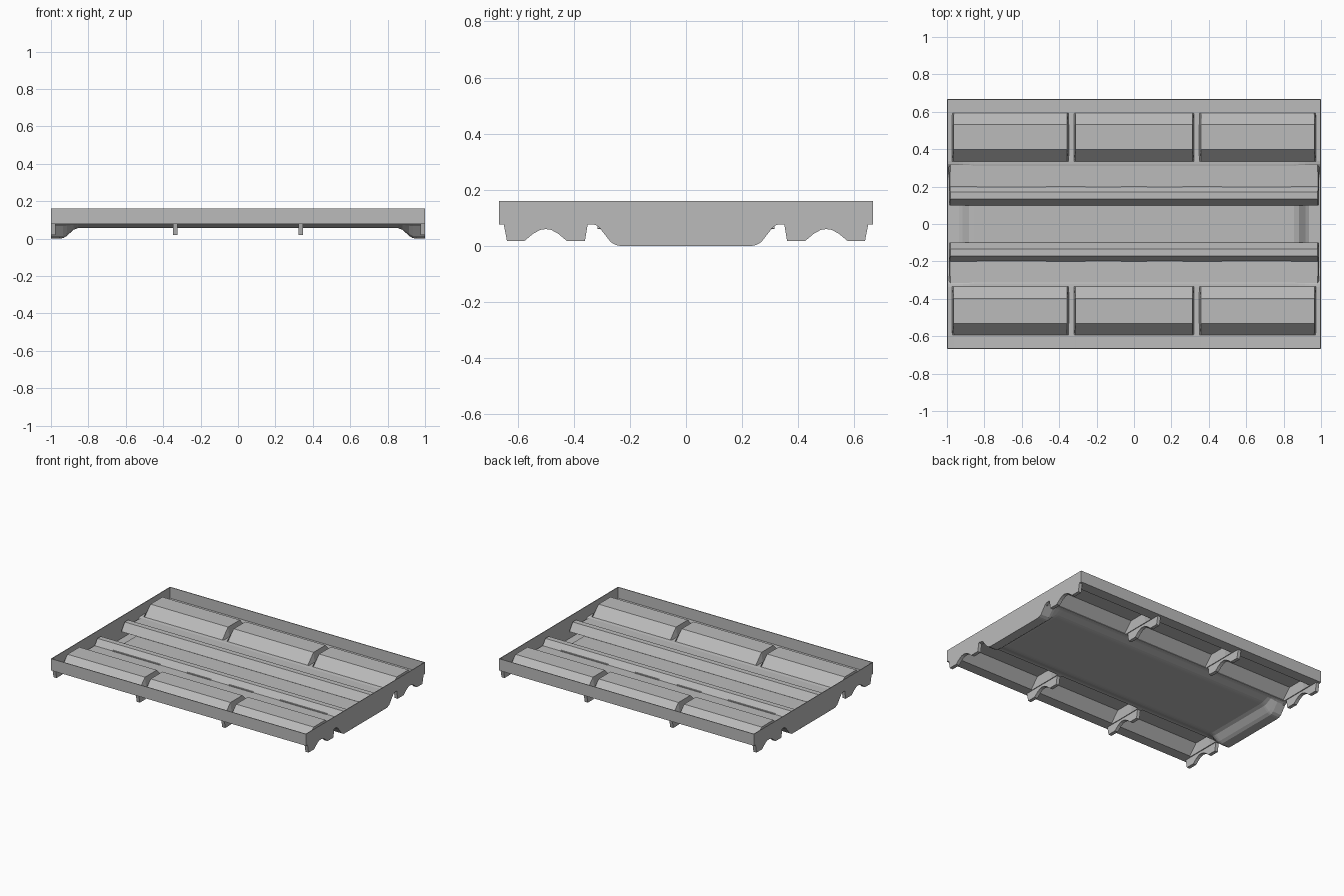
import bpy, bmesh

if "Cube" in bpy.data.objects:
    bpy.data.objects.remove(bpy.data.objects["Cube"], do_unlink=True)

grey = bpy.data.materials.new("plain grey")
grey.use_nodes = True
COLOR = (0.5, 0.5, 0.5, 1)
grey.diffuse_color = COLOR
grey.node_tree.nodes["Principled BSDF"].inputs["Base Color"].default_value = COLOR

HX, HY = 1.0, 0.667          # half length and half depth
FLOOR, RIM = 0.077, 0.16     # underside of the tray floor, top of the rim
RIBS = (-0.335, 0.335)


def finish(bm, name):
    bmesh.ops.recalc_face_normals(bm, faces=bm.faces)
    mesh = bpy.data.meshes.new(name)
    bm.to_mesh(mesh)
    bm.free()
    mesh.materials.append(grey)
    obj = bpy.data.objects.new(name, mesh)
    bpy.context.collection.objects.link(obj)
    return obj


def interp(points, v):
    """Height on a polyline given as (position, height) pairs."""
    for (a, za), (b, zb) in zip(points, points[1:]):
        if a <= v <= b:
            return za + (zb - za) * (v - a) / (b - a)
    return points[0][1] if v < points[0][0] else points[-1][1]


def sheet(name, xs, ys, height, thick=0.005):
    """Pressed sheet: a grid with a height rule, thickened upward."""
    bm = bmesh.new()
    rows = [[bm.verts.new((x, y, height(x, y))) for y in sorted(ys)] for x in sorted(xs)]
    for r, s in zip(rows, rows[1:]):
        for j in range(len(r) - 1):
            bm.faces.new((r[j], s[j], s[j + 1], r[j + 1]))
    mesh = bpy.data.meshes.new(name)
    bm.to_mesh(mesh)
    bm.free()
    mesh.materials.append(grey)
    obj = bpy.data.objects.new(name, mesh)
    bpy.context.collection.objects.link(obj)
    mod = obj.modifiers.new("thickness", 'SOLIDIFY')
    mod.thickness = thick
    mod.offset = 1
    return obj


def prism(name, outline, x0, x1):
    """Outline in y and z, extruded along x."""
    bm = bmesh.new()
    face = bm.faces.new([bm.verts.new((x0, y, z)) for y, z in outline])
    ext = bmesh.ops.extrude_face_region(bm, geom=[face])
    moved = [g for g in ext["geom"] if isinstance(g, bmesh.types.BMVert)]
    bmesh.ops.translate(bm, verts=moved, vec=(x1 - x0, 0, 0))
    return finish(bm, name)


def box(name, x0, x1, y0, y1, z0, z1):
    return prism(name, [(y0, z0), (y1, z0), (y1, z1), (y0, z1)], x0, x1)


# Sloping sides of the central trough: (|y|, share of the rise to the floor)
TROUGH = [(0.0, 0), (0.235, 0), (0.25, 0.04), (0.268, 0.17),
          (0.31, 0.87), (0.322, 0.97), (0.338, 1)]
# Trough bottom along the length, dropping to a foot at each end
FOOT = [(0, 0.056), (0.855, 0.056), (0.88, 0.047), (0.915, 0.014), (0.935, 0.002), (HX, 0.0)]


def trough_height(x, y):
    low = interp(FOOT, abs(x))
    return low + (FLOOR - low) * interp(TROUGH, abs(y))


sheet("central_trough",
      {s * p for p, _ in FOOT for s in (-1, 1)},
      {s * p for p, _ in TROUGH for s in (-1, 1)}, trough_height)

# Broad outer ridges, interrupted by a groove above every rib
RIDGE = [(0.335, 0), (0.40, 1), (0.53, 1), (0.592, 0), (HY, 0)]
ENDS = [(-0.97, 0), (-0.962, 1), (-0.36, 1), (-0.352, 0), (-0.318, 0), (-0.31, 1),
        (0.31, 1), (0.318, 0), (0.352, 0), (0.36, 1), (0.962, 1), (0.97, 0)]


def ridge_height(x, y):
    return FLOOR + 0.068 * interp(RIDGE, abs(y)) * interp(ENDS, x)


# Narrow inner ridges with a flat shelf beside them
SHELF = [(0.102, 0.061), (0.135, 0.116), (0.17, 0.116), (0.2, 0.076), (0.315, 0.076)]


def shelf_height(x, y):
    return 0.061 if abs(x) > 0.982 else interp(SHELF, abs(y))


# Arched rib outline below the floor
RIB = [(0.35, 0.079), (0.36, 0.018), (0.425, 0.018), (0.455, 0.043), (0.48, 0.057),
       (0.5, 0.06), (0.52, 0.057), (0.545, 0.043), (0.575, 0.018), (0.638, 0.018),
       (0.65, 0.079)]

for side, word in ((-1, "front"), (1, "back")):
    sheet(word + "_outer_ridge", [-HX, HX] + [x for x, _ in ENDS],
          [side * y for y, _ in RIDGE], ridge_height)
    sheet(word + "_inner_ridge", (-0.986, -0.98, 0.98, 0.986),
          [side * y for y, _ in SHELF], shelf_height, 0.004)
    outline = [(side * y, z) for y, z in RIB]
    for x in RIBS:
        prism(word + "_rib", outline, x - 0.012, x + 0.012)
    for x in (-HX, HX - 0.024):
        prism(word + "_end_rib", outline, x, x + 0.024)
    # Shallow raised strips along the inner ridge
    for x0, x1 in ((-0.84, -0.47), (-0.26, -0.07), (0.07, 0.26), (0.47, 0.84)):
        ya, yb = sorted((side * 0.178, side * 0.205))
        box(word + "_strip", x0, x1, ya, yb, 0.078, 0.084)
    # Long rim wall
    ya, yb = sorted((side * HY, side * (HY - 0.005)))
    box(word + "_rim", -HX, HX, ya, yb, FLOOR, RIM)

# End walls reach down to the ground across the trough
lower = [(y, FLOOR * t) for y, t in TROUGH[1:]]
end = [(-HY, RIM), (-HY, FLOOR)] + [(-y, z) for y, z in reversed(lower)]
end += lower + [(HY, FLOOR), (HY, RIM)]
prism("left_end_wall", end, HX - 0.005, HX)
prism("right_end_wall", end, -HX, -HX + 0.005)
